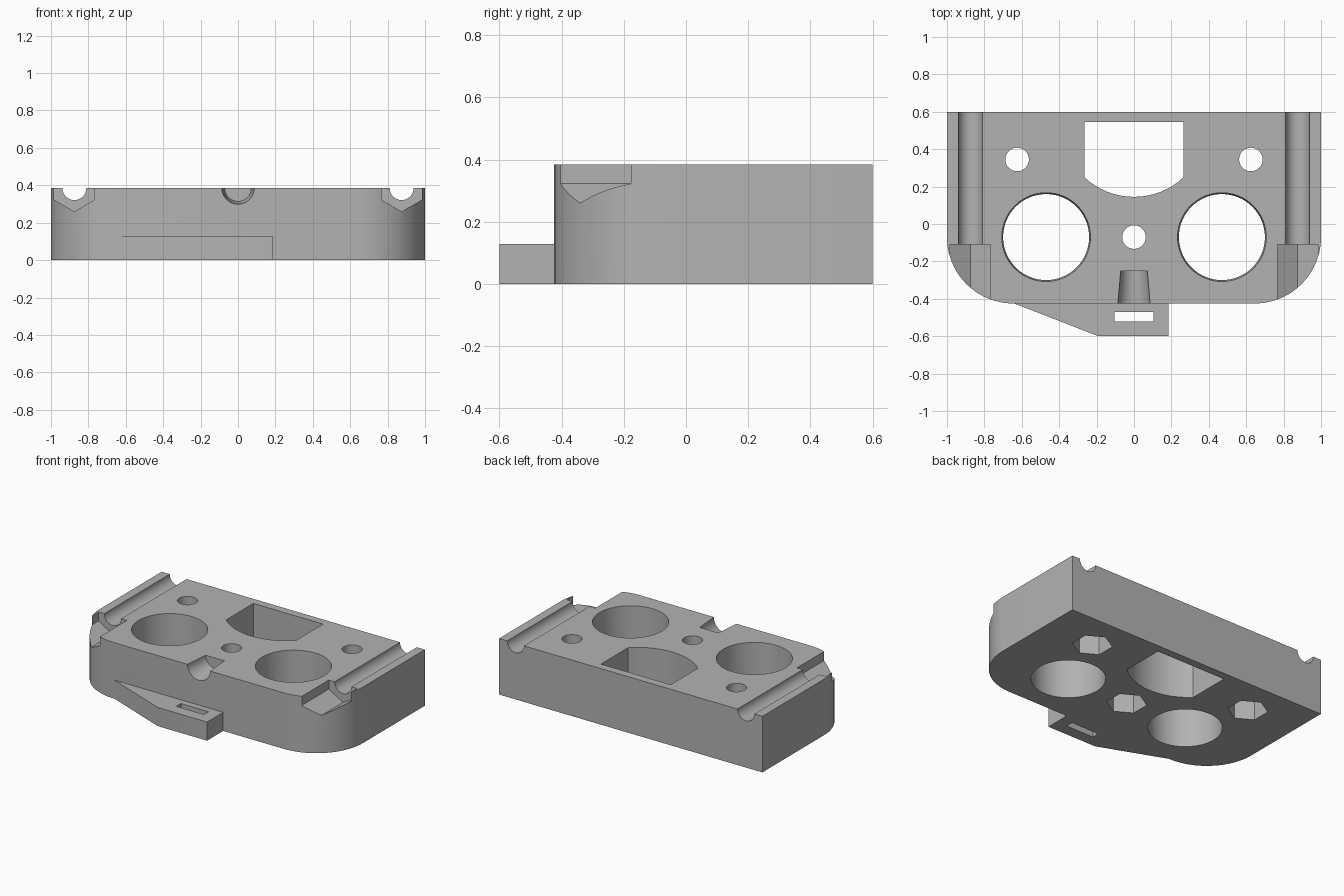
import bpy, bmesh, math
from mathutils import Matrix, Vector

if "Cube" in bpy.data.objects:
    bpy.data.objects.remove(bpy.data.objects["Cube"])

TOP = 0.385       # height of the body
FRONT = -0.425    # front face of the body
BACK = 0.6
HOLE_Y = -0.07    # line of the large bores and the corner centres
NUT = 0.125       # corner radius of a nut pocket

grey = bpy.data.materials.new("plain grey")
grey.use_nodes = True
grey.diffuse_color = (0.45, 0.45, 0.45, 1)
grey.node_tree.nodes["Principled BSDF"].inputs["Base Color"].default_value = grey.diffuse_color


def finish(name, bm):
    bmesh.ops.recalc_face_normals(bm, faces=bm.faces)
    mesh = bpy.data.meshes.new(name)
    bm.to_mesh(mesh)
    bm.free()
    ob = bpy.data.objects.new(name, mesh)
    bpy.context.collection.objects.link(ob)
    mesh.materials.append(grey)
    return ob


def prism(name, outline, z0, z1):
    bm = bmesh.new()
    base = bm.faces.new([bm.verts.new((x, y, z0)) for x, y in outline])
    out = bmesh.ops.extrude_face_region(bm, geom=[base])
    moved = [v for v in out["geom"] if isinstance(v, bmesh.types.BMVert)]
    bmesh.ops.translate(bm, verts=moved, vec=(0, 0, z1 - z0))
    return finish(name, bm)


def rod(name, start, end, r0, r1, sides, turn=0):
    """Cylinder, cone or prism between two points."""
    a, b = Vector(start), Vector(end)
    bm = bmesh.new()
    matrix = (Matrix.Translation((a + b) / 2)
              @ (b - a).to_track_quat('Z', 'Y').to_matrix().to_4x4()
              @ Matrix.Rotation(turn, 4, 'Z'))
    bmesh.ops.create_cone(bm, cap_ends=True, segments=sides, radius1=r0,
                          radius2=r1, depth=(b - a).length, matrix=matrix)
    return finish(name, bm)


def arc(cx, cy, r, start, end, steps):
    angles = [math.radians(start + (end - start) * i / steps) for i in range(steps + 1)]
    return [(cx + r * math.cos(t), cy + r * math.sin(t)) for t in angles]


def apply_boolean(target, other, operation):
    mod = target.modifiers.new(operation.lower(), 'BOOLEAN')
    mod.operation = operation
    mod.solver = 'EXACT'
    mod.object = other
    bpy.context.view_layer.objects.active = target
    bpy.ops.object.modifier_apply(modifier=mod.name)
    bpy.data.objects.remove(other)


# Body with rounded front corners
R = HOLE_Y - FRONT
outline = [(1, BACK), (-1, BACK)]
outline += arc(-1 + R, HOLE_Y, R, 180, 270, 20)
outline += arc(1 - R, HOLE_Y, R, 270, 360, 20)
body = prism("mount_block", outline, 0, TOP)

# Front tab with one slanted side
tab = prism("tab", [(-0.64, FRONT), (-0.19, -0.6), (0.185, -0.6), (0.185, FRONT),
                    (0.185, FRONT + 0.05), (-0.64, FRONT + 0.05)], 0, 0.128)
apply_boolean(body, tab, 'UNION')

# Slot through the tab, and the window with a curved front edge
cutters = [prism("slot_cutter", [(-0.105, -0.52), (0.105, -0.52),
                                 (0.105, -0.47), (-0.105, -0.47)], -0.1, 0.3)]
W, ARC_R = 0.265, 0.387
half = math.degrees(math.asin(W / ARC_R))
window = [(W, 0.545), (-W, 0.545)]
window += arc(0, 0.145 + ARC_R, ARC_R, 270 - half, 270 + half, 16)
cutters.append(prism("window_cutter", window, -0.1, TOP + 0.1))

# Bolt holes with hexagonal nut pockets underneath
for x, y in [(-0.625, 0.345), (0.625, 0.345), (0, HOLE_Y)]:
    cutters.append(rod("bolt_cutter", (x, y, 0.1), (x, y, TOP + 0.1), 0.063, 0.063, 32))
    cutters.append(rod("nut_cutter", (x, y, -0.1), (x, y, 0.2), NUT, NUT, 6))

# Tapered notch in the middle of the front edge
cutters.append(rod("notch_cutter", (0, FRONT - 0.02, TOP), (0, -0.25, TOP), 0.088, 0.071, 40))

for side in (-1, 1):
    # Large bores, slightly wider at the top
    x = side * 0.47
    cutters.append(rod("bore_cutter", (x, HOLE_Y, -0.05), (x, HOLE_Y, TOP + 0.05),
                       0.229, 0.238, 64))
    # Long rod grooves ending in hexagonal pockets
    x = side * 0.875
    cutters.append(rod("groove_cutter", (x, -0.2, TOP), (x, BACK + 0.1, TOP), 0.064, 0.064, 32))
    cutters.append(rod("pocket_cutter", (x, -0.6, TOP), (x, -0.11, TOP), NUT, NUT, 6))

for cutter in cutters:
    apply_boolean(body, cutter, 'DIFFERENCE')

bpy.ops.object.select_all(action='DESELECT')
body.select_set(True)
bpy.context.view_layer.objects.active = body
bpy.ops.object.shade_smooth_by_angle(angle=math.radians(30))
